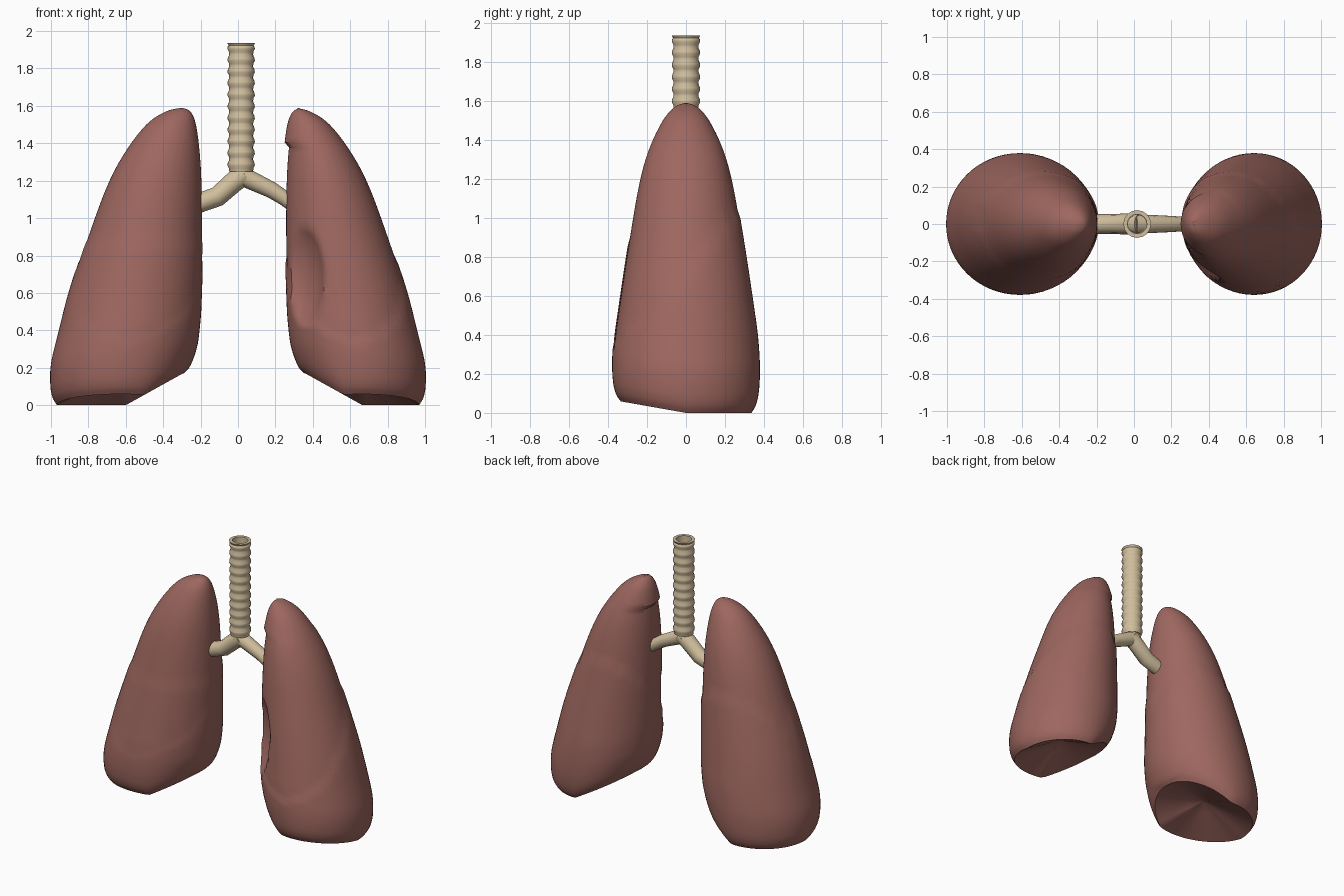
import bpy, bmesh, math
from mathutils import Vector

if "Cube" in bpy.data.objects:
    bpy.data.objects.remove(bpy.data.objects["Cube"])


def material(name, rgb):
    m = bpy.data.materials.new(name)
    m.diffuse_color = (*rgb, 1)
    m.use_nodes = True
    m.node_tree.nodes["Principled BSDF"].inputs["Base Color"].default_value = m.diffuse_color
    return m


LUNG = material("lung_pink", (0.34, 0.135, 0.115))
CARTILAGE = material("cartilage_cream", (0.64, 0.52, 0.34))

# lung rows: height, inner x, outer x, half depth
ROWS = [(1.59, .30, .30, 0), (1.57, .255, .385, .055), (1.50, .225, .49, .118),
        (1.35, .205, .605, .19), (1.17, .195, .70, .24), (.90, .193, .80, .287),
        (.62, .20, .893, .33), (.40, .21, .95, .36), (.22, .225, .993, .372),
        (.107, .245, 1.0, .37), (.04, .265, .99, .357), (0, .29, .968, .335)]


def catmull(rows, steps):
    pts = [Vector(r) for r in rows]
    out = []
    for i in range(len(pts) - 1):
        a, b, c, d = (pts[max(i - 1, 0)], pts[i], pts[i + 1], pts[min(i + 2, len(pts) - 1)])
        for k in range(steps):
            t = k / steps
            out.append(.5 * (2 * b + (c - a) * t + (2 * a - 5 * b + 4 * c - d) * t * t
                             + (3 * b - a - 3 * c + d) * t ** 3))
    return out + [pts[-1]]


def clamp(v):
    return min(1, max(0, v))


def finish(name, bm, mat, angle):
    bmesh.ops.recalc_face_normals(bm, faces=bm.faces)
    me = bpy.data.meshes.new(name)
    bm.to_mesh(me)
    bm.free()
    ob = bpy.data.objects.new(name, me)
    bpy.context.collection.objects.link(ob)
    me.materials.append(mat)
    bpy.ops.object.select_all(action='DESELECT')
    ob.select_set(True)
    bpy.context.view_layer.objects.active = ob
    bpy.ops.object.shade_smooth_by_angle(angle=math.radians(angle))
    return ob


def skin(bm, rings, close_ends=(False, False)):
    vs = [[bm.verts.new(p) for p in r] for r in rings]
    n = len(vs[0])
    for a, b in zip(vs, vs[1:]):
        for i in range(n):
            bm.faces.new((a[i], a[(i + 1) % n], b[(i + 1) % n], b[i]))
    for ring, close in zip((vs[0], vs[-1]), close_ends):
        if close:
            bm.faces.new(ring)


def lung(name, side, shift, notch):
    n = 64
    rings = []
    for z, xin, xout, hy in catmull(ROWS, 6)[1:]:
        xin += shift * (1 if z < 1.4 else .6)
        cx, rx = (xin + xout) / 2, (xout - xin) / 2
        ring = []
        for i in range(n):
            a = 2 * math.pi * i / n
            c, s = math.cos(a), math.sin(a)
            # lobes: the part under each fissure stands out slightly
            x, y = cx + rx * c, hy * s
            grow = 0
            if z < .73 + 1.1 * y:
                grow = .008
            elif not notch and z < .86 and y < 0:
                grow = .005
            fade = clamp(z / .25)
            x, y = x + grow * fade * c, y + grow * fade * s
            # sloping lower rim
            rim = max(.17 * clamp((.60 + shift - x) / .306), .06 * clamp(-y / .34))
            p = Vector((x, y, z + rim * clamp(1 - z / .5)))
            # heart notch: push points out of an ellipsoid
            if notch:
                o, r = Vector((.28, -.37, .70)), (.19, .25, .37)
                d = p - o
                q = math.sqrt(sum((d[k] / r[k]) ** 2 for k in range(3)))
                if q < 1:
                    p = o + d / q
            ring.append(p)
        rings.append(ring)
    # hollow underside
    rim = rings[-1]
    mid = sum(rim, Vector()) / n
    for k in (.8, .55, .3, .04):
        ring = []
        for p in rim:
            v = mid.lerp(p, k)
            v.z += .11 * (1 - k)
            ring.append(v)
        rings.append(ring)
    rings = [[Vector((side * p.x, p.y, p.z)) for p in r] for r in rings]
    bm = bmesh.new()
    skin(bm, rings, (True, True))
    return finish(name, bm, LUNG, 40)


lung("right_lung", -1, 0, False)
lung("left_lung", 1, .065, True)


# windpipe with cartilage rings, open at the top
def circle(r, z, n=16):
    return [Vector((.017 + r * math.cos(2 * math.pi * i / n),
                    r * math.sin(2 * math.pi * i / n), z)) for i in range(n)]


bm = bmesh.new()
profile = [(.06, 1.25)]
pitch = .685 / 11
for k in range(11):
    z = 1.25 + k * pitch
    profile += [(.064, z), (.065, z + .25 * pitch), (.073, z + .5 * pitch), (.072, z + .7 * pitch)]
profile += [(.066, 1.922), (.074, 1.936), (.052, 1.936), (.05, 1.25)]
skin(bm, [circle(r, z) for r, z in profile])
finish("windpipe", bm, CARTILAGE, 50)


# bronchi: tapered tubes along a path in the xz plane
def tube(name, path):
    bm = bmesh.new()
    rings = []
    for i, (x, z, r) in enumerate(path):
        a, b = path[max(i - 1, 0)], path[min(i + 1, len(path) - 1)]
        t = Vector((b[0] - a[0], 0, b[1] - a[1])).normalized()
        u, w = Vector((0, 1, 0)), t.cross(Vector((0, 1, 0)))
        rings.append([Vector((x, 0, z)) + r * (u * math.cos(math.pi * k / 6) + w * math.sin(math.pi * k / 6))
                      for k in range(12)])
    skin(bm, rings, (True, True))
    finish(name, bm, CARTILAGE, 50)


tube("right_bronchus", [(.035, 1.235, .057), (-.02, 1.195, .056), (-.11, 1.115, .054), (-.215, 1.078, .052)])
tube("left_bronchus", [(0, 1.23, .055), (.06, 1.207, .05), (.18, 1.15, .044), (.25, 1.105, .04), (.30, 1.065, .037)])
